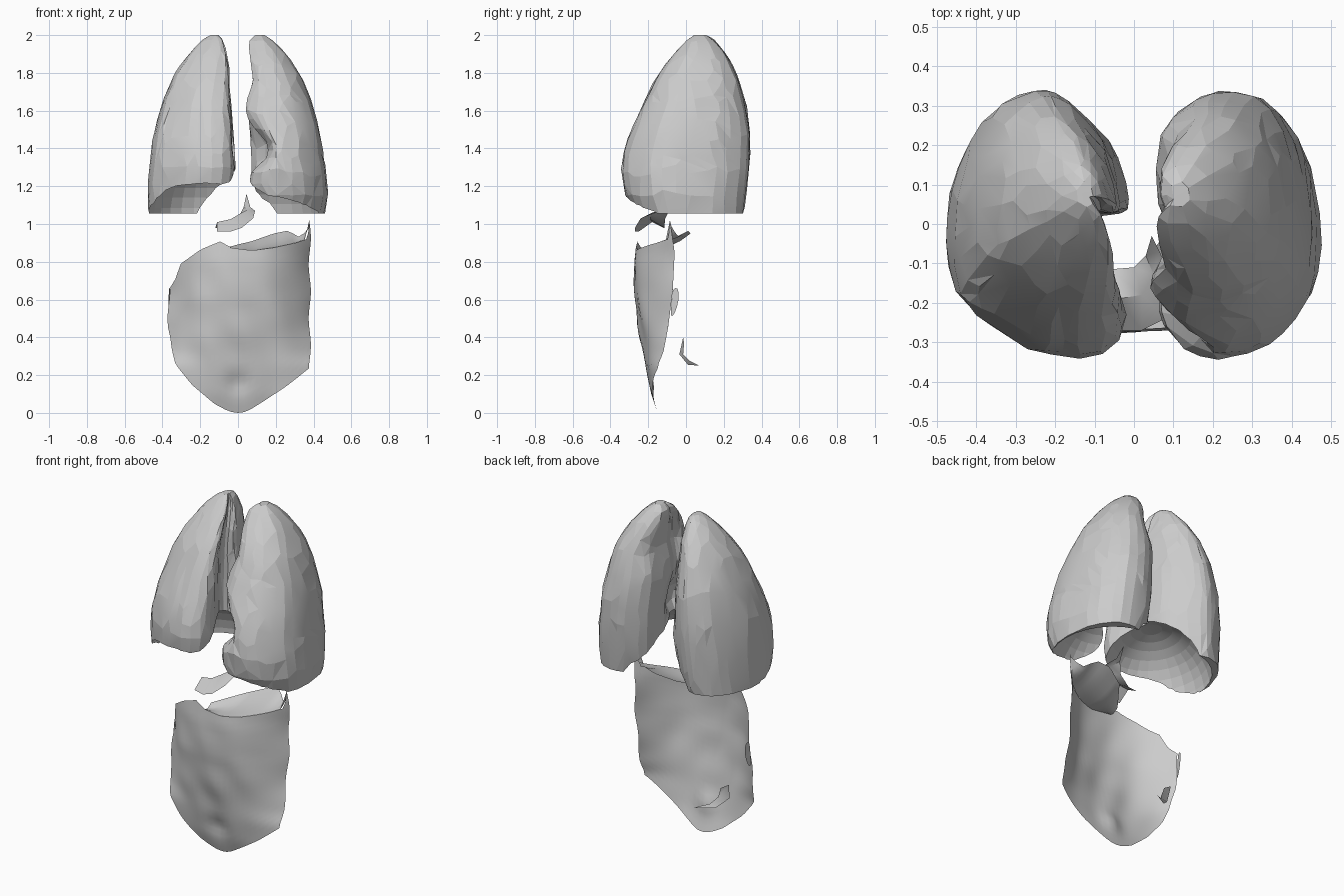
import bpy, bmesh, math, random

if "Cube" in bpy.data.objects:
    bpy.data.objects.remove(bpy.data.objects["Cube"])

random.seed(4)


def lerp_table(table, v):
    """Linear lookup in a list of (key, value...) rows sorted by key."""
    if v <= table[0][0]:
        return table[0][1:]
    for a, b in zip(table, table[1:]):
        if v <= b[0]:
            f = (v - a[0]) / (b[0] - a[0])
            return tuple(p + (q - p) * f for p, q in zip(a[1:], b[1:]))
    return table[-1][1:]


def refine(rows, closed):
    """Insert Catmull-Rom midpoints between rows of numbers."""
    n, out = len(rows), []
    for i in range(n if closed else n - 1):
        idx = [(i + k) % n if closed else max(0, min(n - 1, i + k)) for k in (-1, 0, 1, 2)]
        a, b, c, d = (rows[k] for k in idx)
        out += [b, tuple((9 * (q + r) - p - s) / 16 for p, q, r, s in zip(a, b, c, d))]
    return out if closed else out + [rows[-1]]


def make_object(name, bm):
    me = bpy.data.meshes.new(name)
    bm.to_mesh(me)
    bm.free()
    ob = bpy.data.objects.new(name, me)
    bpy.context.collection.objects.link(ob)
    return ob


def activate(ob):
    bpy.ops.object.select_all(action='DESELECT')
    ob.select_set(True)
    bpy.context.view_layer.objects.active = ob


def grid_sheet(name, rows, subdiv=0):
    bm = bmesh.new()
    vs = [[bm.verts.new(p) for p in r] for r in rows]
    for a, b in zip(vs, vs[1:]):
        for i in range(len(a) - 1):
            bm.faces.new((a[i], a[i + 1], b[i + 1], b[i]))
    ob = make_object(name, bm)
    activate(ob)
    if subdiv:
        m = ob.modifiers.new("smooth", 'SUBSURF')
        m.levels = m.render_levels = subdiv
        bpy.ops.object.modifier_apply(modifier=m.name)
    bpy.ops.object.shade_smooth_by_angle(angle=math.radians(50))
    return ob


def lung(name, outline, levels, dome_at, dome_size):
    """Loft the plan outline through height levels, then hollow the base with a dome.
    level = z, x_min, x_max, y_min, y_max, front notch (in the inner front edge)."""
    us = [p[0] for p in outline]
    vs = [p[1] for p in outline]
    u0, u1, v0, v1 = min(us), max(us), min(vs), max(vs)
    inner_is_max = dome_at[0] < 0
    vn = (-.02 - v0) / (v1 - v0)      # plan position of the inner hollow
    bm = bmesh.new()
    rings = []
    levels = refine(levels, False)
    for k, (z, xa, xb, ya, yb, notch) in enumerate(levels):
        ring = []
        j = 0.003 if 0 < k < len(levels) - 4 else 0
        yn = max(-.02, ya + .3 * (yb - ya))
        for px, py in refine(outline, True):
            u, v = (px - u0) / (u1 - u0), (py - v0) / (v1 - v0)
            inner = max(0, 2 * u - 1) if inner_is_max else max(0, 1 - 2 * u)
            push = max(0, notch) * inner * max(0, min(1, (0.66 - v) * 3))
            u += -push if inner_is_max else push
            # keep the inner hollow at a steady depth up the height
            w = inner
            fixed = ya + (yn - ya) * v / vn if v < vn else yn + (yb - yn) * (v - vn) / (1 - vn)
            y = (1 - w) * (ya + (yb - ya) * v) + w * fixed
            ring.append(bm.verts.new((xa + (xb - xa) * u + random.uniform(-j, j),
                                      y + random.uniform(-j, j), z)))
        rings.append(ring)
    n = len(rings[0])
    for a, b in zip(rings, rings[1:]):
        for i in range(n):
            bm.faces.new((a[i], a[(i + 1) % n], b[(i + 1) % n], b[i]))
    bm.faces.new(rings[0])
    bm.faces.new(rings[-1])
    bmesh.ops.triangulate(bm, faces=bm.faces)
    bmesh.ops.recalc_face_normals(bm, faces=bm.faces)
    ob = make_object(name, bm)
    activate(ob)

    # irregular low-poly facets
    m = ob.modifiers.new("facets", 'DECIMATE')
    m.ratio = 0.32
    bpy.ops.object.modifier_apply(modifier=m.name)

    # steep diaphragm dome that hollows the underside to a thin rim
    bpy.ops.mesh.primitive_uv_sphere_add(segments=28, ring_count=18, location=dome_at)
    cutter = bpy.context.object
    cutter.name = name + "_cutter"
    cutter.scale = dome_size
    cutter.hide_render = True
    bpy.context.view_layer.update()
    m = ob.modifiers.new("base_hollow", 'BOOLEAN')
    m.operation, m.object, m.solver = 'DIFFERENCE', cutter, 'EXACT'
    activate(ob)
    bpy.ops.object.modifier_apply(modifier=m.name)
    bpy.data.objects.remove(cutter)
    bpy.ops.object.shade_smooth_by_angle(angle=math.radians(8))
    return ob


# lung on the -x side
lung("lung_a",
     [(-.26, .34), (-.35, .30), (-.42, .21), (-.465, .09), (-.475, -.05), (-.45, -.17),
      (-.40, -.23), (-.33, -.28), (-.26, -.32), (-.18, -.335), (-.10, -.335), (-.04, -.30),
      (-.02, -.23), (-.06, -.12), (-.10, -.03), (-.08, .02), (-.03, .03), (-.01, .06),
      (-.04, .17), (-.09, .24), (-.14, .29), (-.20, .33)],
     [(1.055, -.473, -.06, -.28, .30, 0), (1.15, -.477, -.035, -.315, .32, 0),
      (1.30, -.47, -.012, -.337, .335, 0), (1.45, -.45, -.022, -.305, .34, 0),
      (1.60, -.412, -.033, -.24, .325, 0), (1.70, -.378, -.04, -.195, .30, 0),
      (1.80, -.33, -.045, -.138, .265, 0), (1.88, -.275, -.055, -.078, .225, 0),
      (1.94, -.225, -.07, -.025, .18, 0), (1.98, -.18, -.085, .015, .145, 0),
      (2.0, -.145, -.105, .045, .105, 0)],
     (-.165, -.05, 1.03), (.312, .345, .32))

# lung on the +x side, with the notch in its inner front edge
lung("lung_b",
     [(.22, .335), (.14, .30), (.08, .24), (.065, .15), (.07, .05), (.10, -.03), (.09, -.10),
      (.06, -.16), (.045, -.22), (.09, -.29), (.15, -.33), (.25, -.33), (.32, -.31),
      (.38, -.27), (.45, -.18), (.475, -.05), (.46, .10), (.44, .18), (.40, .25), (.33, .32)],
     [(1.055, .10, .46, -.26, .30, 0), (1.15, .065, .474, -.315, .315, 0),
      (1.27, .055, .467, -.337, .33, .03), (1.35, .05, .455, -.328, .335, .24),
      (1.43, .05, .443, -.31, .337, .26), (1.51, .045, .428, -.28, .332, .10),
      (1.60, .042, .404, -.24, .318, 0), (1.68, .055, .378, -.2, .30, 0),
      (1.76, .078, .345, -.16, .275, 0), (1.84, .068, .298, -.11, .24, 0),
      (1.91, .06, .245, -.055, .20, 0), (1.97, .063, .185, .0, .15, 0),
      (2.0, .095, .14, .045, .105, 0)],
     (.165, -.03, 1.0), (.292, .328, .31))

# hanging apron: curved open sheet, columns run from lower edge to upper edge
LOWER = [(-1, .45), (-.97, .34), (-.9, .26), (-.67, .15), (-.33, .045), (-.12, .006), (0, 0),
         (.12, .006), (.33, .055), (.67, .14), (1, .235)]
UPPER = [(-1, .66), (-.9, .71), (-.82, .79), (-.54, .865), (-.24, .91), (-.12, .875), (.2, .86),
         (.5, .875), (.8, .90), (.95, .92), (1, 1.02)]
FRONT = [(0, -.15), (.1, -.185), (.2, -.205), (.4, -.24), (.6, -.27), (.8, -.275), (1.0, -.25)]
EDGE = [(0, -.15), (.25, -.15), (.32, -.12), (.45, -.095), (.65, -.07), (.85, -.06), (1.02, -.085)]
COLS, ROWS = 36, 26


def apron_point(u, t):
    lo, hi = lerp_table(LOWER, u)[0], lerp_table(UPPER, u)[0]
    z = lo + (hi - lo) * t
    f, e = lerp_table(FRONT, z)[0], lerp_table(EDGE, z)[0]
    y = f + (e - f) * abs(u) ** 2.6
    fade = (1 - u * u) * math.sin(math.pi * t)
    y += fade * .005 * (math.sin(25 * z + 3 * u) * math.cos(5 * u) + math.sin(11 * u + 9 * z))
    y += .025 * math.exp(-((u / .15) ** 2 + ((z - .16) / .06) ** 2))
    x = u * (.367 if u < 0 else .38) + .006 * math.sin(22 * z) * abs(u) ** 6
    return (x, y, z)


US = [math.sin(math.pi / 2 * (2 * i / COLS - 1)) for i in range(COLS + 1)]
grid_sheet("apron", [[apron_point(u, r / ROWS) for u in US] for r in range(ROWS + 1)])

# shelf folding backward from the apron's upper edge
BACK = [(-.12, -.19, .88), (.2, -.03, .91), (.5, .025, .95), (.7, .01, .965), (.85, -.04, .93),
        (1, -.075, .98)]
shelf = []
for r in range(6):
    t = r / 5
    row = []
    for i in range(15):
        u = -.12 + 1.12 * i / 14
        x, y, z = apron_point(u, 1)
        by, bz = lerp_table(BACK, u)
        row.append((x, y + (by - y) * t, z + (bz - z) * t - .02 * math.sin(math.pi * t) * (1 - u * u)))
    shelf.append(row)
grid_sheet("apron_shelf", shelf)

# side flap on the apron's -x edge
grid_sheet("side_flap", [[(-.367, -.085, .50), (-.367, -.075, .58), (-.367, -.075, .66)],
                         [(-.362, -.06, .52), (-.355, -.035, .60), (-.36, -.04, .67)]], 1)

# small separate arched sheet below the lungs
grid_sheet("upper_fragment", [
    [(-.12, -.12, .98), (-.06, -.115, .98), (.0, -.11, 1.03), (.03, -.08, 1.09), (.045, -.03, 1.16)],
    [(-.11, -.18, 1.01), (-.04, -.19, 1.025), (.02, -.18, 1.06), (.05, -.13, 1.075), (.065, -.07, 1.09)],
    [(-.11, -.25, .96), (-.04, -.27, .96), (.02, -.27, .98), (.08, -.24, 1.03), (.09, -.13, 1.07)]])

# small hooked scrap behind the apron
grid_sheet("rear_fragment", [
    [(-.27, -.015, .40), (-.26, -.035, .31), (-.20, .01, .255), (-.10, .07, .25)],
    [(-.22, -.01, .37), (-.20, -.015, .31), (-.17, .02, .275), (-.11, .06, .255)]])
